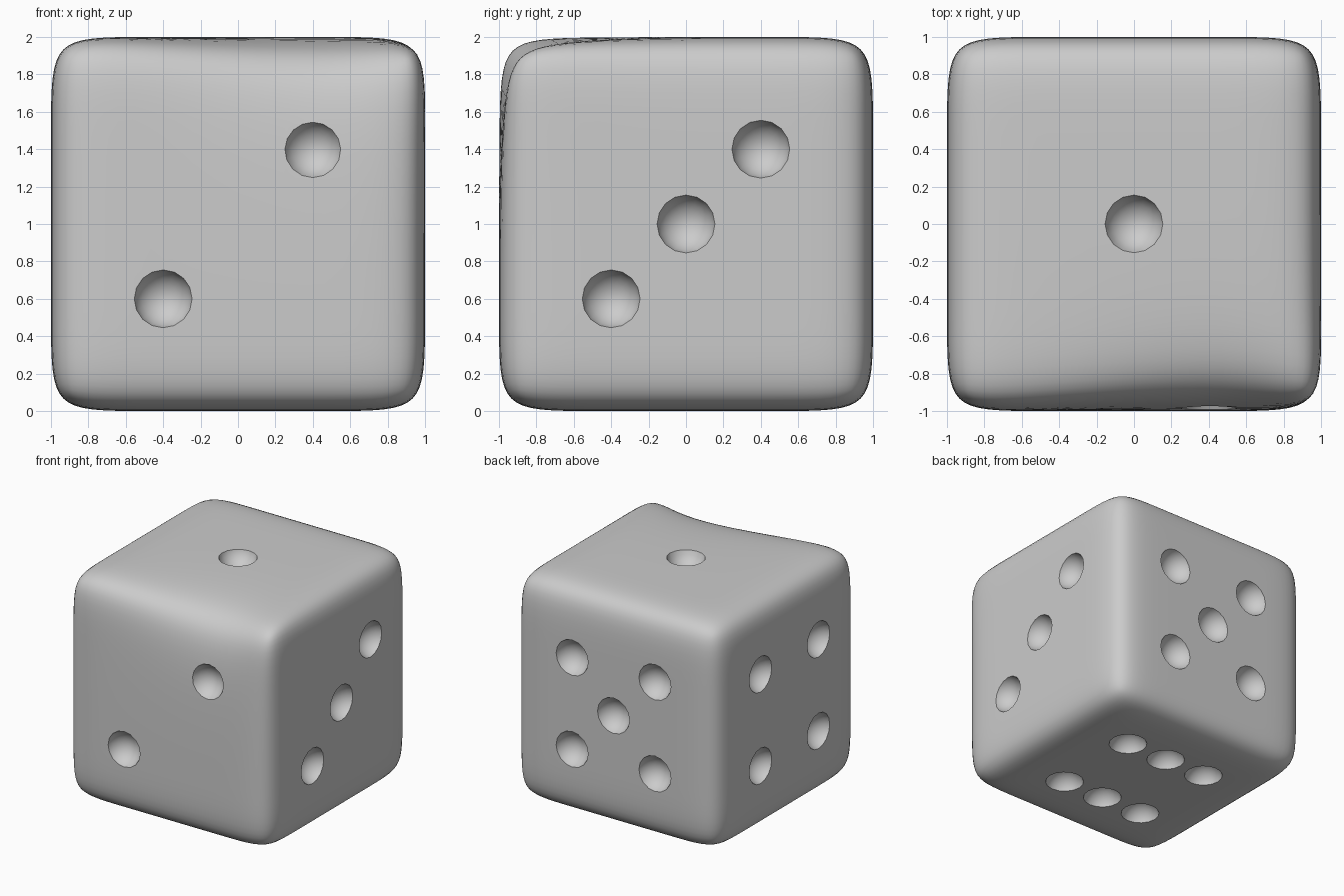
import bpy, bmesh, math
from mathutils import Vector, Matrix

if "Cube" in bpy.data.objects:
    bpy.data.objects.remove(bpy.data.objects["Cube"])

A = 0.6        # support loops that round the edges
P = 0.4        # pip spacing
PIP_R, PIP_OUT = 0.16, 0.04   # pip sphere radius, and its centre's height above the face


def make_object(name, bm):
    mesh = bpy.data.meshes.new(name)
    bm.to_mesh(mesh)
    bm.free()
    obj = bpy.data.objects.new(name, mesh)
    bpy.context.collection.objects.link(obj)
    return obj


# Rounded cube: control cage with support loops
bm = bmesh.new()
bmesh.ops.create_cube(bm, size=2)
for axis in range(3):
    for side in (-A, A):
        co, no = Vector(), Vector()
        co[axis], no[axis] = side, 1
        bmesh.ops.bisect_plane(bm, geom=bm.verts[:] + bm.edges[:] + bm.faces[:],
                               plane_co=co, plane_no=no)
# Dent in the front top edge, beside a slightly sharper corner
for v in bm.verts:
    if (v.co - Vector((A, -1, 1))).length < 0.01:
        v.co += Vector((0, 0.17, -0.17))
    elif (v.co - Vector((1, -1, 1))).length < 0.01:
        v.co += Vector((0.02, -0.03, 0.03))
bmesh.ops.translate(bm, vec=(0, 0, 1), verts=bm.verts)
bmesh.ops.recalc_face_normals(bm, faces=bm.faces)
die = make_object("die", bm)

# Pips: face normal, horizontal axis, vertical axis, positions
X, Y, Z = Vector((1, 0, 0)), Vector((0, 1, 0)), Vector((0, 0, 1))
four = [(u, v) for u in (-P, P) for v in (-P, P)]
faces = [
    (Z, X, Y, [(0, 0)]),
    (-Y, X, Z, [(-P, -P), (P, P)]),
    (X, Y, Z, [(-P, -P), (0, 0), (P, P)]),
    (-X, Y, Z, four),
    (Y, X, Z, four + [(0, 0)]),
    (-Z, X, Y, four + [(0, -P), (0, P)]),
]
bm = bmesh.new()
for n, u, v, spots in faces:
    turn = n.to_track_quat('Z', 'Y').to_matrix().to_4x4()
    for a, b in spots:
        centre = n * (1 + PIP_OUT) + u * a + v * b + Z
        bmesh.ops.create_uvsphere(bm, u_segments=16, v_segments=12, radius=PIP_R,
                                  matrix=Matrix.Translation(centre) @ turn)
cutter = make_object("pip_cutter", bm)
cutter.hide_render = True

# Smooth the cube, then cut the pips
sub = die.modifiers.new("round", 'SUBSURF')
sub.levels = sub.render_levels = 3
cut = die.modifiers.new("pips", 'BOOLEAN')
cut.operation = 'DIFFERENCE'
cut.solver = 'EXACT'
cut.object = cutter

bpy.context.view_layer.objects.active = die
die.select_set(True)
for name in ("round", "pips"):
    bpy.ops.object.modifier_apply(modifier=name)
bpy.data.objects.remove(cutter)
bpy.ops.object.shade_smooth_by_angle(angle=math.radians(30))
